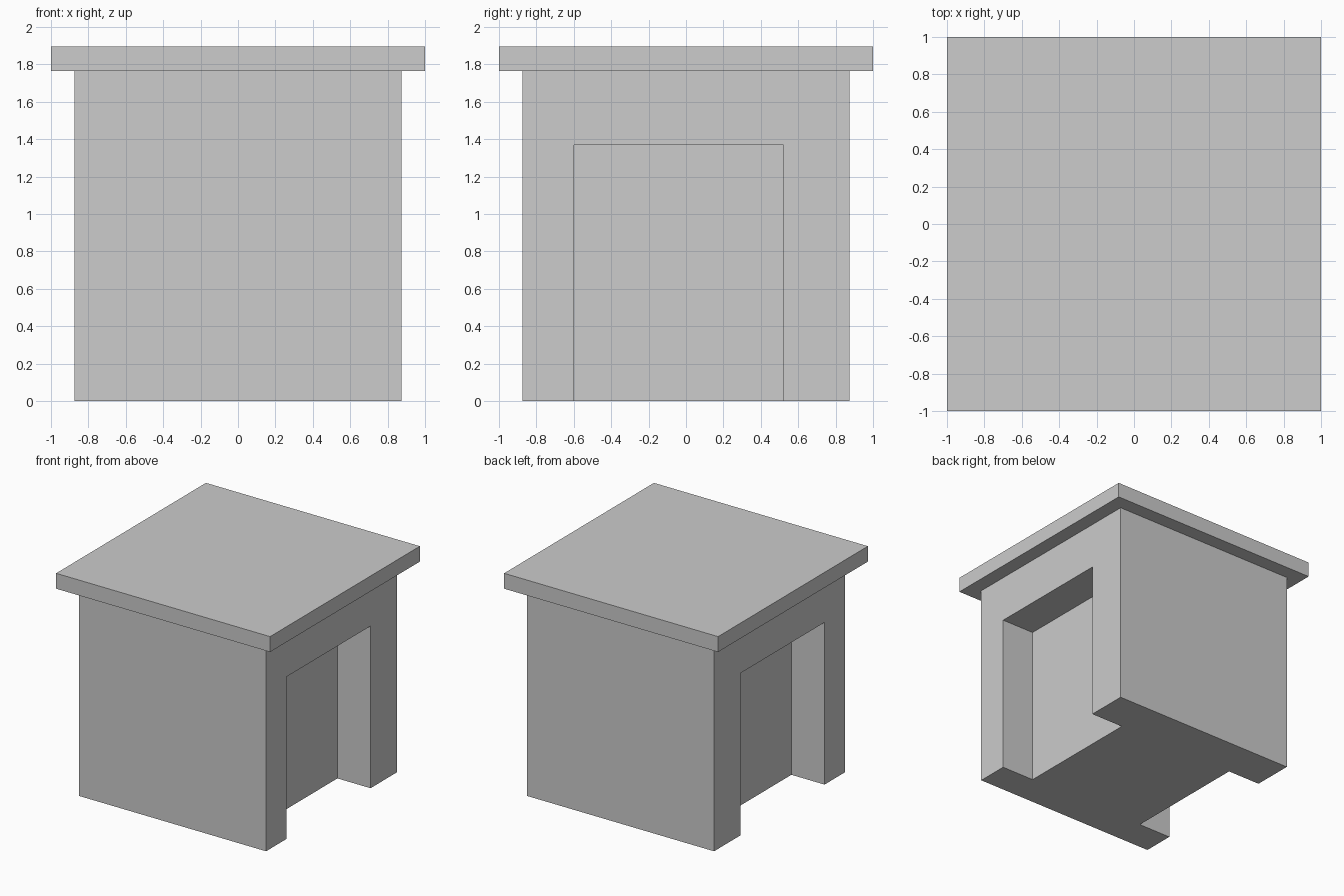
import bpy
import bmesh

cube = bpy.data.objects.get("Cube")
if cube:
    bpy.data.objects.remove(cube, do_unlink=True)

# Single flat colour
grey = bpy.data.materials.new("light_grey")
grey.use_nodes = True
colour = (0.604, 0.604, 0.604, 1)
grey.diffuse_color = colour
grey.node_tree.nodes["Principled BSDF"].inputs["Base Color"].default_value = colour

HALF = 0.875        # half width of the body
EAVES = 1.765       # underside of the roof
ROOF_TOP = 1.895
FRONT, BACK = -0.6, 0.52   # doorway edges along y
DOOR_TOP = 1.37
DEPTH = 0.31        # how far each doorway is recessed


def prism(name, outline, z0, z1):
    """Extrude a plan outline straight up from z0 to z1."""
    bm = bmesh.new()
    base = bm.faces.new([bm.verts.new((x, y, z0)) for x, y in outline])
    top = bmesh.ops.extrude_face_region(bm, geom=[base])["geom"]
    verts = [v for v in top if isinstance(v, bmesh.types.BMVert)]
    bmesh.ops.translate(bm, verts=verts, vec=(0, 0, z1 - z0))
    # Close the underside if the extrusion consumed it
    if not any(all(abs(v.co.z - z0) < 1e-6 for v in f.verts) for f in bm.faces):
        bm.faces.new([v for v in bm.verts if abs(v.co.z - z0) < 1e-6])
    bmesh.ops.recalc_face_normals(bm, faces=bm.faces)
    mesh = bpy.data.meshes.new(name)
    bm.to_mesh(mesh)
    bm.free()
    mesh.materials.append(grey)
    obj = bpy.data.objects.new(name, mesh)
    bpy.context.collection.objects.link(obj)
    return obj


def rectangle(x0, x1, y0, y1):
    return [(x0, y0), (x1, y0), (x1, y1), (x0, y1)]


# Body, with a doorway recess cut into each side
body = prism("body", rectangle(-HALF, HALF, -HALF, HALF), 0, EAVES)
for side, sign in (("left", 1), ("right", -1)):
    x0, x1 = sorted((sign * (HALF - DEPTH), sign * (HALF + 0.1)))
    cutter = prism(side + "_doorway_cutter", rectangle(x0, x1, FRONT, BACK), -0.1, DOOR_TOP)
    cutter.hide_render = True
    cutter.hide_set(True)
    cut = body.modifiers.new(side + "_doorway", "BOOLEAN")
    cut.operation = "DIFFERENCE"
    cut.solver = "EXACT"
    cut.object = cutter

# Overhanging flat roof slab
prism("roof", rectangle(-1, 1, -1, 1), EAVES, ROOF_TOP)
